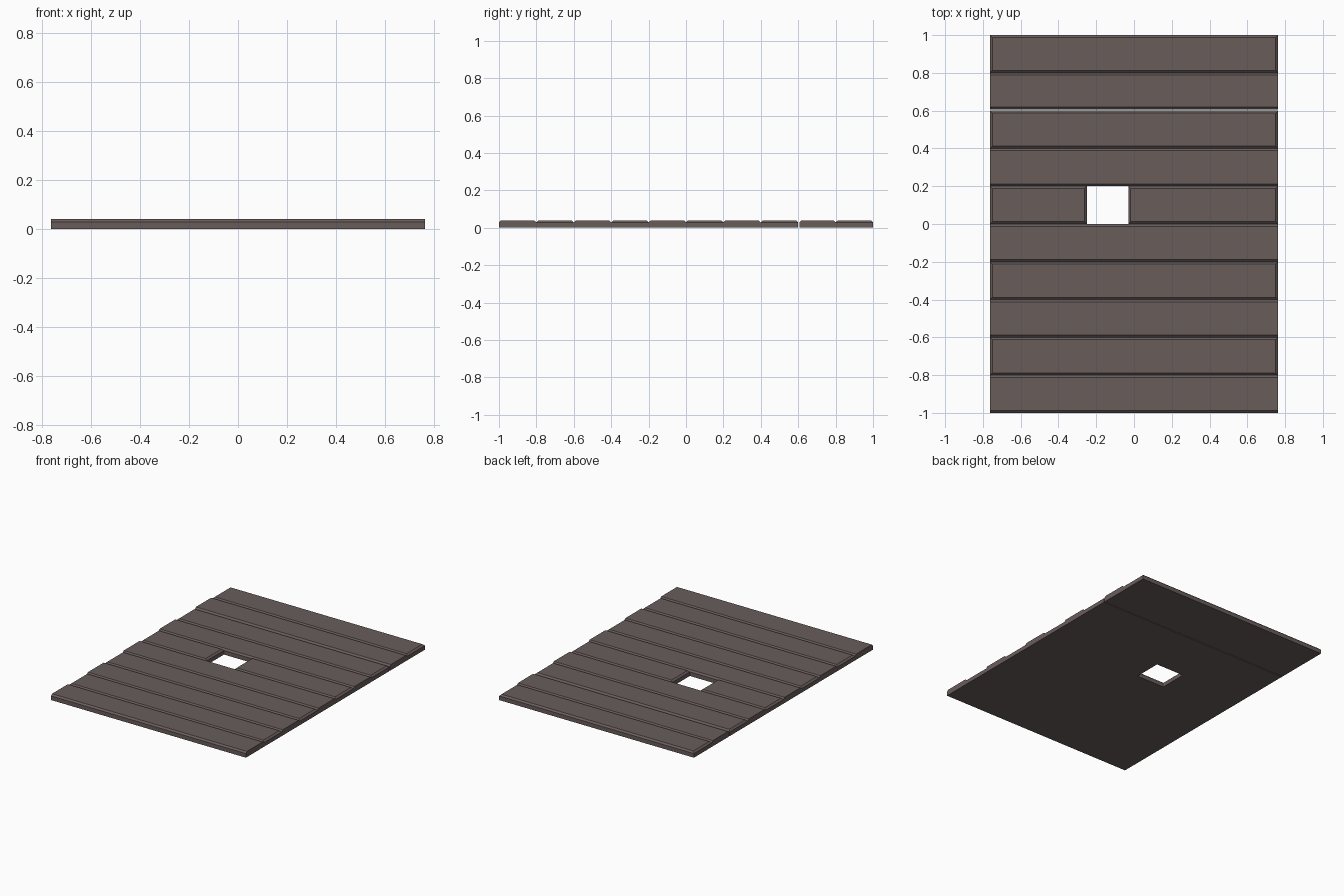
import bpy, bmesh

if "Cube" in bpy.data.objects:
    bpy.data.objects.remove(bpy.data.objects["Cube"])

H, SHOULDER, INSET = 0.04, 0.029, 0.012   # plank height, chamfer start, chamfer width
HALF_X, WIDTH = 0.762, 0.2

wood = bpy.data.materials.new("dark_wood")
wood.diffuse_color = (0.14, 0.11, 0.105, 1)
wood.use_nodes = True
wood.node_tree.nodes["Principled BSDF"].inputs["Base Color"].default_value = wood.diffuse_color


def plank(name, x0, x1, y0, y1, end_bevel):
    """Board with chamfered top edges; the ends are chamfered or sawn square."""
    ex = INSET if end_bevel else 0.0
    bm = bmesh.new()
    rings = []
    for z, dx, dy in ((0, 0, 0), (SHOULDER, 0, 0), (H, ex, INSET)):
        rings.append([bm.verts.new(p) for p in (
            (x0 + dx, y0 + dy, z), (x1 - dx, y0 + dy, z),
            (x1 - dx, y1 - dy, z), (x0 + dx, y1 - dy, z))])
    for a, b in zip(rings, rings[1:]):
        for i in range(4):
            j = (i + 1) % 4
            bm.faces.new((a[i], a[j], b[j], b[i]))
    bm.faces.new(rings[0][::-1])
    bm.faces.new(rings[-1])
    me = bpy.data.meshes.new(name)
    bm.to_mesh(me)
    bm.free()
    me.materials.append(wood)
    bpy.context.collection.objects.link(bpy.data.objects.new(name, me))


# ten rows, alternating square and chamfered ends
for row in range(10):
    y0 = -1 + row * WIDTH
    y1 = y0 + WIDTH
    if row == 8:
        y0 += 0.007          # slim open seam below this row
    if row == 5:             # row broken by the square opening
        plank("short_plank_left", -HALF_X, -0.25, y0, y1, True)
        plank("short_plank_right", -0.03, HALF_X, y0, y1, True)
    else:
        plank(f"plank_{row + 1}", -HALF_X, HALF_X, y0, y1, row % 2 == 1)
